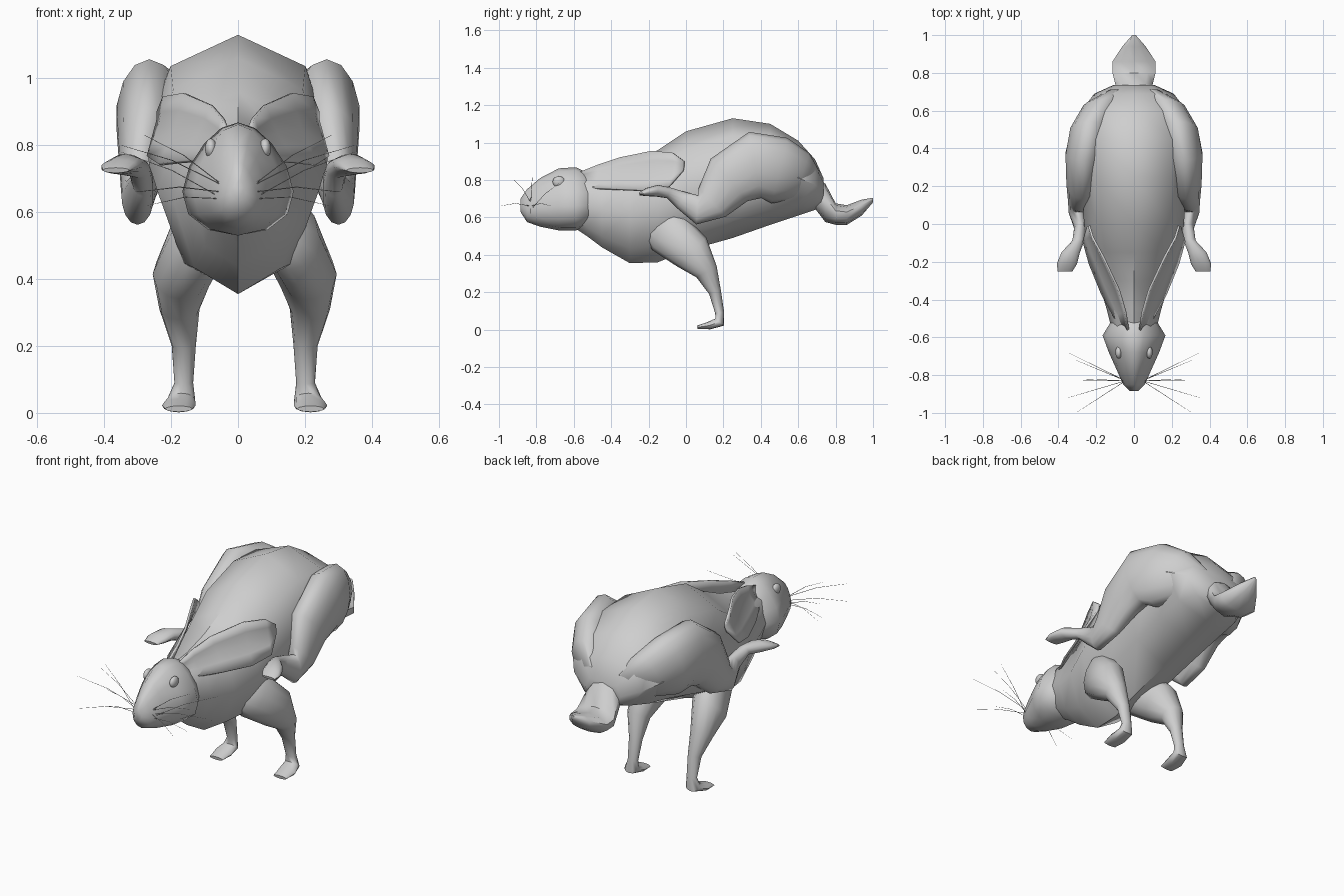
import bpy, bmesh, math
from mathutils import Vector

cube = bpy.data.objects.get("Cube")
if cube:
    bpy.data.objects.remove(cube, do_unlink=True)

# One plain grey for the whole animal
GREY = (0.62, 0.62, 0.62, 1)
fur = bpy.data.materials.new("plain grey")
fur.use_nodes = True
fur.diffuse_color = GREY
fur.node_tree.nodes["Principled BSDF"].inputs["Base Color"].default_value = GREY


def finish(name, bm, angle=50):
    """Turn a bmesh into a smooth shaded object."""
    bmesh.ops.recalc_face_normals(bm, faces=bm.faces[:])
    mesh = bpy.data.meshes.new(name)
    bm.to_mesh(mesh)
    bm.free()
    mesh.materials.append(fur)
    mesh.shade_smooth()
    mesh.set_sharp_from_angle(angle=math.radians(angle))
    obj = bpy.data.objects.new(name, mesh)
    bpy.context.collection.objects.link(obj)
    return obj


def loft(name, stations, sides=14, upright=False, egg=0.0):
    """Skin ellipses (x, y, z, x radius, other radius) along a path."""
    bm = bmesh.new()
    centres = [Vector(s[:3]) for s in stations]
    rings = []
    for i, (x, y, z, rx, rn) in enumerate(stations):
        t = centres[min(i + 1, len(centres) - 1)] - centres[max(i - 1, 0)]
        t = Vector((0, 1, 0)) if upright else Vector((0, t.y, t.z)).normalized()
        n = Vector((0, -t.z, t.y))
        ring = []
        for k in range(sides):
            a = math.tau * k / sides + math.pi / 2
            c, s = math.cos(a), math.sin(a)
            ring.append(bm.verts.new(centres[i] + Vector((rx * c * (1 - egg * s), 0, 0)) + n * (rn * s)))
        rings.append(ring)
    for a, b in zip(rings, rings[1:]):
        for k in range(sides):
            j = (k + 1) % sides
            bm.faces.new((a[k], a[j], b[j], b[k]))
    bm.faces.new(rings[0])
    bm.faces.new(rings[-1])
    return finish(name, bm)


def trunk(name, profile, sides, egg):
    """Loft upright sections given as (y, top, bottom, half width)."""
    return loft(name, [(0, y, (t + b) / 2, w, (t - b) / 2) for y, t, b, w in profile],
                sides, upright=True, egg=egg)


# Body, head and tail
trunk("body", [
    (-0.62, 0.80, 0.56, 0.09), (-0.53, 0.835, 0.50, 0.125), (-0.45, 0.845, 0.44, 0.145),
    (-0.30, 0.89, 0.355, 0.19), (-0.15, 0.96, 0.36, 0.24), (0.0, 1.06, 0.42, 0.265),
    (0.25, 1.13, 0.49, 0.275), (0.45, 1.10, 0.56, 0.285), (0.60, 1.01, 0.61, 0.28),
    (0.69, 0.91, 0.64, 0.21), (0.735, 0.81, 0.66, 0.11)], 8, -0.05)
trunk("head", [
    (-0.48, 0.80, 0.60, 0.09), (-0.53, 0.84, 0.55, 0.125), (-0.59, 0.868, 0.53, 0.16),
    (-0.68, 0.862, 0.53, 0.128), (-0.78, 0.81, 0.55, 0.085), (-0.85, 0.75, 0.575, 0.055),
    (-0.885, 0.70, 0.63, 0.02)], 14, 0.3)
trunk("tail", [
    (0.68, 0.82, 0.66, 0.09), (0.745, 0.78, 0.575, 0.105), (0.80, 0.675, 0.56, 0.12),
    (0.86, 0.665, 0.56, 0.12), (0.94, 0.695, 0.61, 0.065), (1.0, 0.705, 0.68, 0.01)], 10, 0.0)

HIND = [
    (0.10, 0.69, 0.79, 0.05, 0.06), (0.17, 0.62, 0.82, 0.10, 0.13),
    (0.23, 0.50, 0.85, 0.11, 0.18), (0.265, 0.37, 0.88, 0.1, 0.18),
    (0.275, 0.23, 0.80, 0.085, 0.15), (0.295, 0.14, 0.68, 0.056, 0.105),
    (0.30, 0.06, 0.64, 0.047, 0.078), (0.285, -0.02, 0.69, 0.032, 0.05),
    (0.295, -0.09, 0.73, 0.032, 0.03), (0.335, -0.15, 0.742, 0.05, 0.032),
    (0.355, -0.21, 0.735, 0.055, 0.022), (0.365, -0.25, 0.725, 0.04, 0.008)]
FORE = [
    (0.08, -0.21, 0.57, 0.05, 0.07), (0.13, -0.11, 0.535, 0.09, 0.13),
    (0.185, 0.03, 0.415, 0.09, 0.11), (0.195, 0.11, 0.31, 0.06, 0.062),
    (0.182, 0.155, 0.20, 0.036, 0.033), (0.182, 0.18, 0.09, 0.028, 0.024),
    (0.19, 0.18, 0.04, 0.042, 0.03), (0.197, 0.125, 0.022, 0.05, 0.021),
    (0.197, 0.06, 0.012, 0.04, 0.009)]
EAR_TOP = [(0.03, -0.57, 0.84), (0.045, -0.47, 0.88), (0.08, -0.35, 0.92),
           (0.16, -0.18, 0.955), (0.22, -0.07, 0.945), (0.238, -0.01, 0.90)]
EAR_LOW = [(0.07, -0.55, 0.78), (0.105, -0.49, 0.755), (0.17, -0.37, 0.75),
           (0.235, -0.21, 0.742), (0.268, -0.09, 0.765), (0.245, -0.015, 0.85)]
# Far ends of the whiskers
WHISKERS = [(0.35, -0.68, 0.78), (0.31, -0.72, 0.66), (0.28, -0.82, 0.83),
            (0.27, -0.83, 0.62), (0.30, -0.995, 0.66), (0.35, -0.92, 0.80)]


def side_of(points, s, shift=0.0):
    return [(s * p[0] + shift, *p[1:]) for p in points]


def ear(name, s):
    """A gently cupped leaf between its upper and lower edges."""
    bm = bmesh.new()
    rows = []
    for t, b in zip(side_of(EAR_TOP, s), side_of(EAR_LOW, s)):
        t, b = Vector(t), Vector(b)
        row = []
        for f in (0, 0.25, 0.5, 0.75, 1):
            cup = (t - b).length * 0.06 * math.sin(math.pi * f)
            row.append(bm.verts.new(t.lerp(b, f) + Vector((-s * cup, cup, 0))))
        rows.append(row)
    for a, b in zip(rows, rows[1:]):
        for k in range(len(a) - 1):
            bm.faces.new((a[k], a[k + 1], b[k + 1], b[k]))
    obj = finish(name, bm)
    thick = obj.modifiers.new("thickness", "SOLIDIFY")
    thick.thickness = 0.012
    thick.offset = 0


def eye(name, s):
    bm = bmesh.new()
    bmesh.ops.create_uvsphere(bm, u_segments=14, v_segments=10, radius=0.03)
    bmesh.ops.scale(bm, vec=(0.6, 1.1, 1), verts=bm.verts[:])
    bmesh.ops.translate(bm, vec=(s * 0.081, -0.68, 0.79), verts=bm.verts[:])
    finish(name, bm)


def whiskers(name, s):
    curve = bpy.data.curves.new(name, "CURVE")
    curve.dimensions = "3D"
    curve.bevel_depth = 0.0012
    curve.bevel_resolution = 0
    for i, tip in enumerate(side_of(WHISKERS, s)):
        root = Vector((s * 0.045, -0.83, 0.64 + 0.02 * (i % 3)))
        middle = root.lerp(Vector(tip), 0.5) + Vector((0, 0, 0.015))
        spline = curve.splines.new("POLY")
        spline.points.add(2)
        for point, co, r in zip(spline.points, (root, middle, Vector(tip)), (1.2, 1, 0.4)):
            point.co = (*co, 1)
            point.radius = r
    curve.materials.append(fur)
    bpy.context.collection.objects.link(bpy.data.objects.new(name, curve))


# Paired parts
for label, s in (("left", 1), ("right", -1)):
    loft(label + "_hind_leg", side_of(HIND, s))
    loft(label + "_front_leg", side_of(FORE, s, 0.02), sides=12)
    ear(label + "_ear", s)
    eye(label + "_eye", s)
    whiskers(label + "_whiskers", s)
